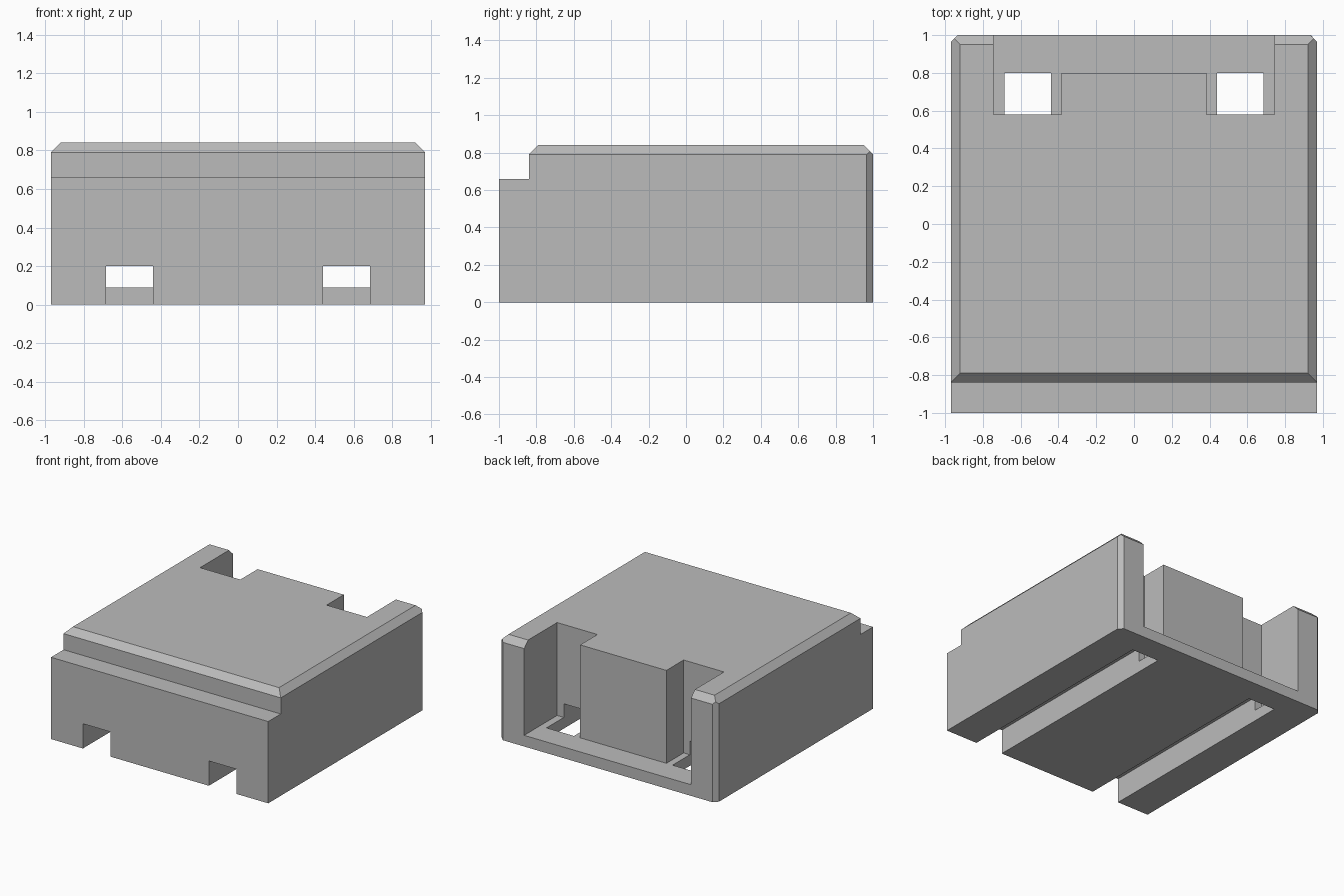
import bpy
import bmesh
from mathutils import Vector

if "Cube" in bpy.data.objects:
    bpy.data.objects.remove(bpy.data.objects["Cube"], do_unlink=True)

HALF_W, TOP, FRONT, BACK = 0.97, 0.84, -0.84, 1.0
CHAMFER, CORNER = 0.05, 0.035

grey = bpy.data.materials.new("plain grey")
grey.use_nodes = True
colour = (0.5, 0.5, 0.5, 1)
grey.diffuse_color = colour
grey.node_tree.nodes["Principled BSDF"].inputs["Base Color"].default_value = colour


def prism(name, outline, depth, planes=()):
    """Extrude a closed outline along depth, then trim it with planes."""
    bm = bmesh.new()
    face = bm.faces.new([bm.verts.new(p) for p in outline])
    swept = bmesh.ops.extrude_face_region(bm, geom=[face], use_keep_orig=True)
    moved = [g for g in swept["geom"] if isinstance(g, bmesh.types.BMVert)]
    bmesh.ops.translate(bm, verts=moved, vec=depth)
    for point, normal in planes:
        bmesh.ops.bisect_plane(bm, geom=bm.verts[:] + bm.edges[:] + bm.faces[:],
                               plane_co=point, plane_no=normal, clear_outer=True)
        rim = [e for e in bm.edges if e.is_boundary]
        bmesh.ops.holes_fill(bm, edges=rim, sides=0)
    bmesh.ops.recalc_face_normals(bm, faces=bm.faces)
    mesh = bpy.data.meshes.new(name)
    bm.to_mesh(mesh)
    bm.free()
    obj = bpy.data.objects.new(name, mesh)
    bpy.context.collection.objects.link(obj)
    mesh.materials.append(grey)
    return obj


def carve(target, cutter):
    """Subtract the cutter and discard it."""
    cutter.hide_render = True
    mod = target.modifiers.new(cutter.name, 'BOOLEAN')
    mod.operation, mod.solver, mod.object = 'DIFFERENCE', 'EXACT', cutter
    bpy.context.view_layer.objects.active = target
    bpy.ops.object.modifier_apply(modifier=mod.name)
    bpy.data.objects.remove(cutter, do_unlink=True)


# Body: stepped side profile, with chamfered sides and rear corners
side_profile = [(-1, 0), (BACK, 0), (BACK, TOP - CHAMFER), (BACK - CHAMFER, TOP),
                (FRONT + CHAMFER, TOP), (FRONT, TOP - CHAMFER), (FRONT, 0.66), (-1, 0.66)]
trims = []
for s in (-1, 1):
    trims.append((Vector((s * (HALF_W - CHAMFER), 0, TOP)), Vector((s, 0, 1))))
    trims.append((Vector((s * (HALF_W - CORNER), BACK, 0)), Vector((s, 1, 0))))
body = prism("housing_body", [(-HALF_W, y, z) for y, z in side_profile],
             (2 * HALF_W, 0, 0), trims)

# Rear recess wrapping around the central block
half = [(0.745, 1.2), (0.745, 0.58), (0.385, 0.58), (0.385, 0.80)]
outline = half + [(-x, y) for x, y in reversed(half)]
carve(body, prism("rear_recess", [(x, y, 0.09) for x, y in outline], (0, 0, 1)))

# Two channels along the underside, open at the front
for s in (-1, 1):
    section = [(0.44, -0.2), (0.685, -0.2), (0.685, 0.20), (0.44, 0.20)]
    carve(body, prism("channel", [(s * x, -1.2, z) for x, z in section], (0, 2.0, 0)))
